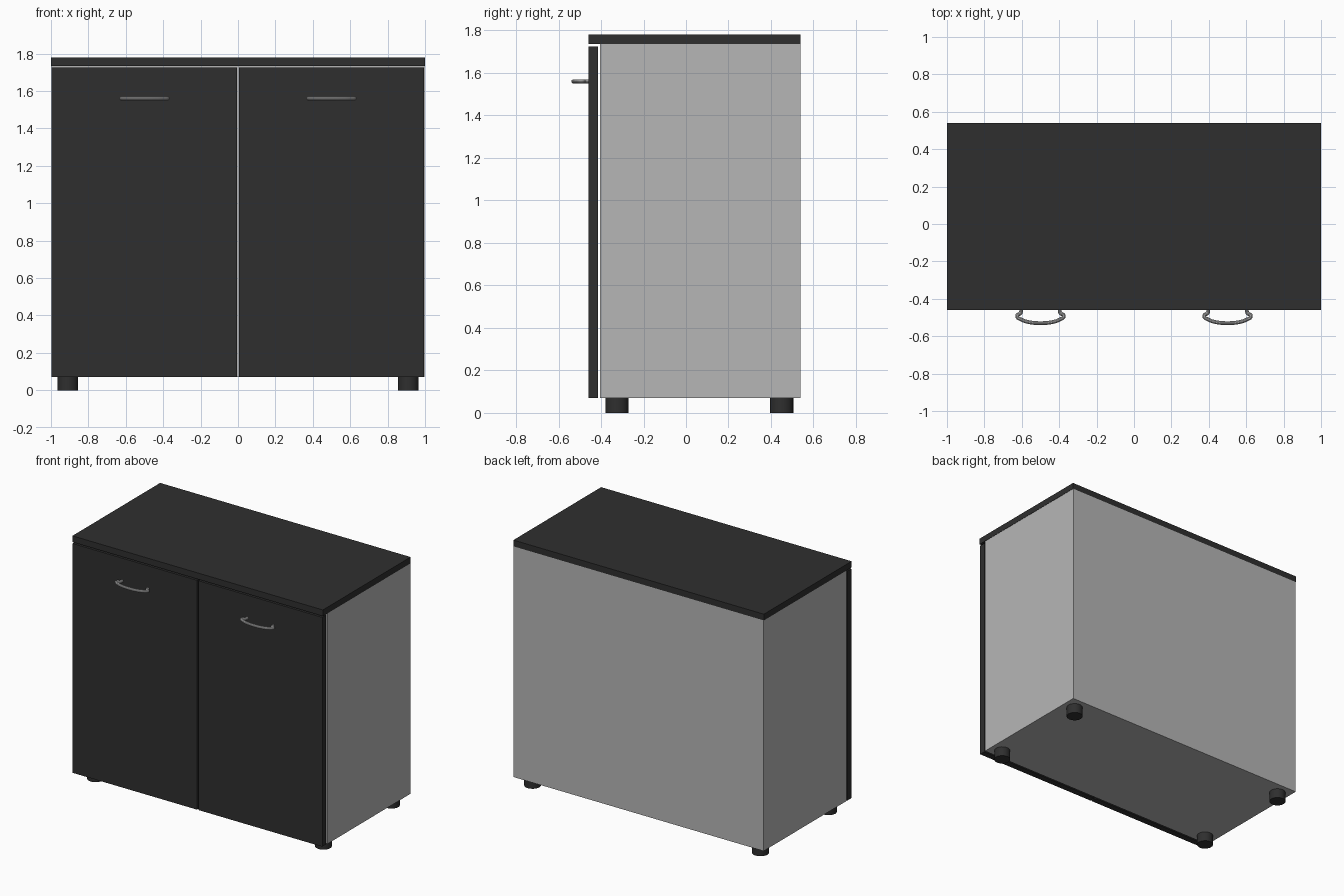
import bpy
from mathutils import Vector

if "Cube" in bpy.data.objects:
    bpy.data.objects.remove(bpy.data.objects["Cube"])


def material(name, rgb):
    m = bpy.data.materials.new(name)
    m.diffuse_color = (*rgb, 1)
    m.use_nodes = True
    m.node_tree.nodes["Principled BSDF"].inputs["Base Color"].default_value = m.diffuse_color
    return m


BLACK = material("black_laminate", (0.028, 0.028, 0.028))
GREY = material("light_grey_laminate", (0.47, 0.47, 0.47))
STEEL = material("handle_steel", (0.52, 0.52, 0.52))


def box(name, lo, hi, mat):
    lo, hi = Vector(lo), Vector(hi)
    bpy.ops.mesh.primitive_cube_add(size=1, location=(lo + hi) / 2)
    ob = bpy.context.object
    ob.name = name
    ob.scale = hi - lo
    bpy.ops.object.transform_apply(location=False, rotation=False, scale=True)
    ob.data.materials.append(mat)
    return ob


def handle(name, x):
    # half outline of the bow, mirrored to make the full path
    half = [(0.103, -0.455), (0.106, -0.475), (0.125, -0.492),
            (0.10, -0.512), (0.055, -0.526)]
    path = [(-px, py) for px, py in half] + [(0, -0.53)] + half[::-1]
    cu = bpy.data.curves.new(name, 'CURVE')
    cu.dimensions = '3D'
    cu.bevel_depth = 0.01
    cu.bevel_resolution = 3
    cu.use_fill_caps = True
    sp = cu.splines.new('BEZIER')
    sp.resolution_u = 6
    sp.bezier_points.add(len(path) - 1)
    for bp, (px, py) in zip(sp.bezier_points, path):
        bp.co = (px, py, 0)
        bp.handle_left_type = bp.handle_right_type = 'AUTO'
    ob = bpy.data.objects.new(name, cu)
    ob.location = (x, 0, 1.56)
    bpy.context.collection.objects.link(ob)
    bpy.ops.object.select_all(action='DESELECT')
    ob.select_set(True)
    bpy.context.view_layer.objects.active = ob
    bpy.ops.object.convert(target='MESH')
    ob = bpy.context.object
    ob.data.materials.clear()
    ob.data.materials.append(STEEL)
    bpy.ops.object.shade_smooth_by_angle()


# Cabinet body and worktop
box("cabinet_body", (-0.998, -0.405, 0.07), (0.998, 0.54, 1.735), GREY)
box("worktop", (-1, -0.46, 1.735), (1, 0.54, 1.78), BLACK)

# Doors, standing slightly clear of the body
box("left_door", (-0.998, -0.46, 0.07), (-0.005, -0.415, 1.725), BLACK)
box("right_door", (0.005, -0.46, 0.07), (0.995, -0.415, 1.725), BLACK)

# Bow handles
handle("left_handle", -0.5)
handle("right_handle", 0.5)

# Round feet
for side, x in (("left", -0.91), ("right", 0.91)):
    for end, y in (("front", -0.325), ("back", 0.45)):
        bpy.ops.mesh.primitive_cylinder_add(vertices=24, radius=0.055, depth=0.07,
                                            location=(x, y, 0.035))
        foot = bpy.context.object
        foot.name = f"{end}_{side}_foot"
        foot.data.materials.append(BLACK)
        bpy.ops.object.shade_smooth_by_angle()
